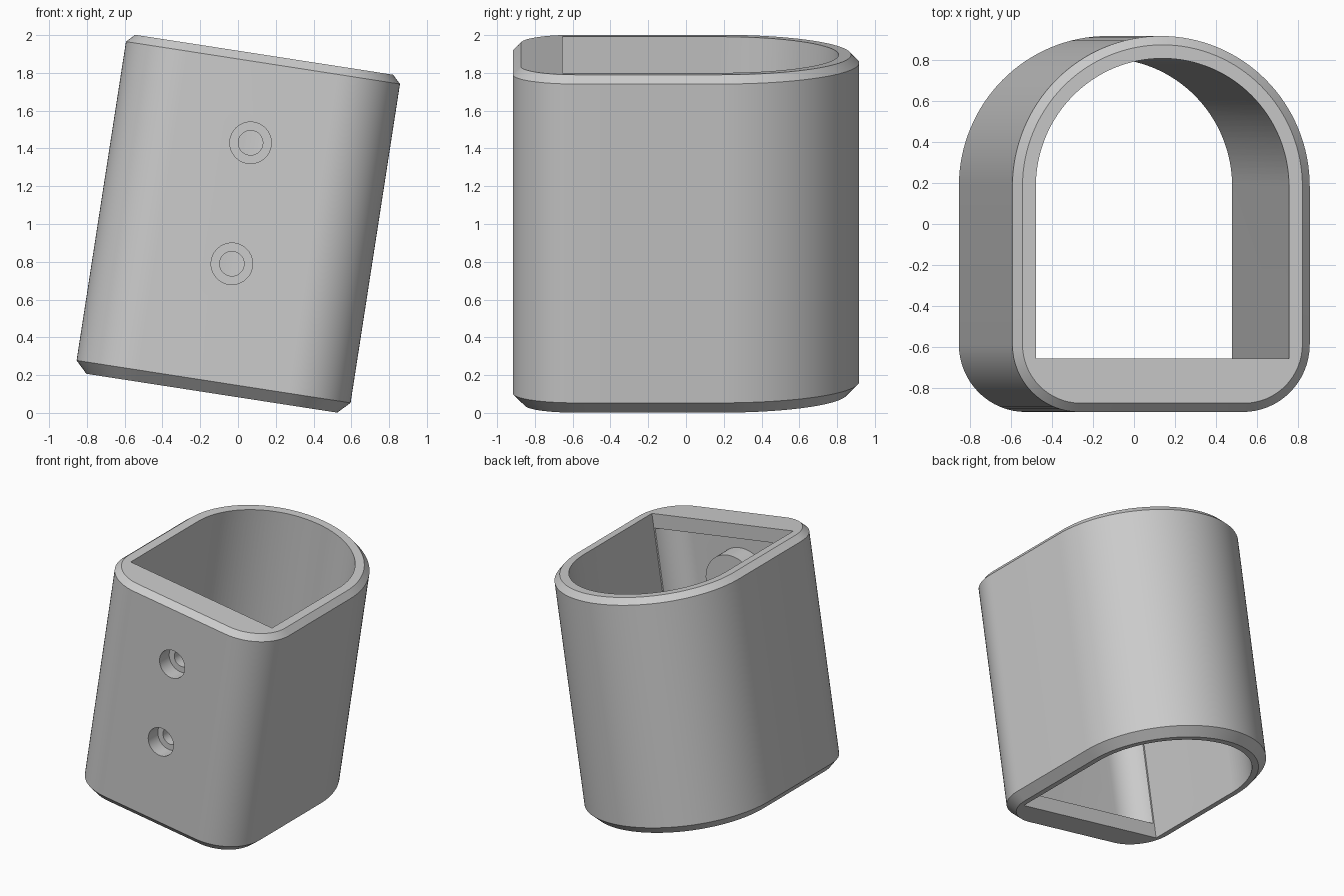
import bpy
import bmesh
import math
from mathutils import Matrix

HEIGHT = 1.813
HALF = HEIGHT / 2
TILT = math.radians(8.8)
ARC_Y = 0.183          # centre line of the round back
WIDTH = 0.734          # outer half width, also the back radius
FRONT = -0.917
CORNER = 0.33
WALL = 0.109
LIP_Y = -0.655         # inner face of the end lips and bosses


def arc(cx, cy, r, a0, a1, n):
    return [(cx + r * math.cos(math.radians(a0 + (a1 - a0) * i / n)),
             cy + r * math.sin(math.radians(a0 + (a1 - a0) * i / n))) for i in range(n + 1)]


def outline(inset, front, corner):
    """Half-round back, straight sides, and a front with round or square corners."""
    w = WIDTH - inset
    pts = arc(0, ARC_Y, w, 0, 180, 64)
    if corner > 0:
        pts += arc(-w + corner, front + corner, corner, 180, 270, 16)
        pts += arc(w - corner, front + corner, corner, 270, 360, 16)
    else:
        pts += [(-w, front), (w, front)]
    return pts


def make_object(name, bm):
    bmesh.ops.recalc_face_normals(bm, faces=bm.faces)
    mesh = bpy.data.meshes.new(name)
    bm.to_mesh(mesh)
    bm.free()
    obj = bpy.data.objects.new(name, mesh)
    bpy.context.collection.objects.link(obj)
    return obj


def loft(name, sections):
    """Skin a closed solid through (outline, height) sections."""
    bm = bmesh.new()
    rings = [[bm.verts.new((x, y, z)) for x, y in pts] for pts, z in sections]
    for low, high in zip(rings, rings[1:]):
        for i in range(len(low)):
            j = (i + 1) % len(low)
            bm.faces.new((low[i], low[j], high[j], high[i]))
    bm.faces.new(rings[0][::-1])
    bm.faces.new(rings[-1])
    return make_object(name, bm)


def rod(name, radius, y0, y1, z):
    """Cylinder along y."""
    bm = bmesh.new()
    place = Matrix.Translation((0, (y0 + y1) / 2, z)) @ Matrix.Rotation(math.pi / 2, 4, 'X')
    bmesh.ops.create_cone(bm, cap_ends=True, segments=48, radius1=radius,
                          radius2=radius, depth=y1 - y0, matrix=place)
    return make_object(name, bm)


def combine(target, tool, operation):
    tool.hide_render = True
    mod = target.modifiers.new(tool.name, 'BOOLEAN')
    mod.operation = operation
    mod.solver = 'EXACT'
    mod.object = tool
    bpy.context.view_layer.objects.active = target
    bpy.ops.object.modifier_apply(modifier=mod.name)
    bpy.data.objects.remove(tool, do_unlink=True)


cube = bpy.data.objects.get("Cube")
if cube:
    bpy.data.objects.remove(cube, do_unlink=True)

# Outer sleeve with chamfered ends
TOP_C, BOTTOM_C = 0.043, 0.062
side = outline(0, FRONT, CORNER)
sleeve = loft("sleeve", [
    (outline(BOTTOM_C, FRONT + BOTTOM_C, CORNER - BOTTOM_C), -HALF),
    (side, -HALF + BOTTOM_C),
    (side, HALF - TOP_C),
    (outline(TOP_C, FRONT + TOP_C, CORNER - TOP_C), HALF)])

# Through opening, then the deeper pocket between the two end lips
opening = outline(WALL, LIP_Y, 0)
combine(sleeve, loft("opening", [(opening, -1.2), (opening, 1.2)]), 'DIFFERENCE')
pocket = outline(WALL, FRONT + WALL, CORNER - WALL)
reach = HALF - 0.112
combine(sleeve, loft("pocket", [(pocket, -reach), (pocket, reach)]), 'DIFFERENCE')

# Screw bosses with counterbored holes in the front wall
for z in (0.435, -0.213):
    combine(sleeve, rod("boss", 0.22, FRONT + 0.05, LIP_Y, z), 'UNION')
    combine(sleeve, rod("counterbore", 0.11, FRONT - 0.1, FRONT + 0.12, z), 'DIFFERENCE')
    combine(sleeve, rod("screw_hole", 0.065, FRONT - 0.1, LIP_Y + 0.1, z), 'DIFFERENCE')

# Plain grey finish
grey = bpy.data.materials.new("light_grey")
grey.use_nodes = True
colour = (0.6, 0.6, 0.6, 1)
grey.diffuse_color = colour
grey.node_tree.nodes["Principled BSDF"].inputs["Base Color"].default_value = colour
sleeve.data.materials.clear()
sleeve.data.materials.append(grey)

# Lean the sleeve to its left and shade it
sleeve.rotation_euler = (0, TILT, 0)
sleeve.location = (0, 0, 1)
bpy.ops.object.select_all(action='DESELECT')
sleeve.select_set(True)
bpy.context.view_layer.objects.active = sleeve
bpy.ops.object.shade_smooth_by_angle(angle=math.radians(30))
